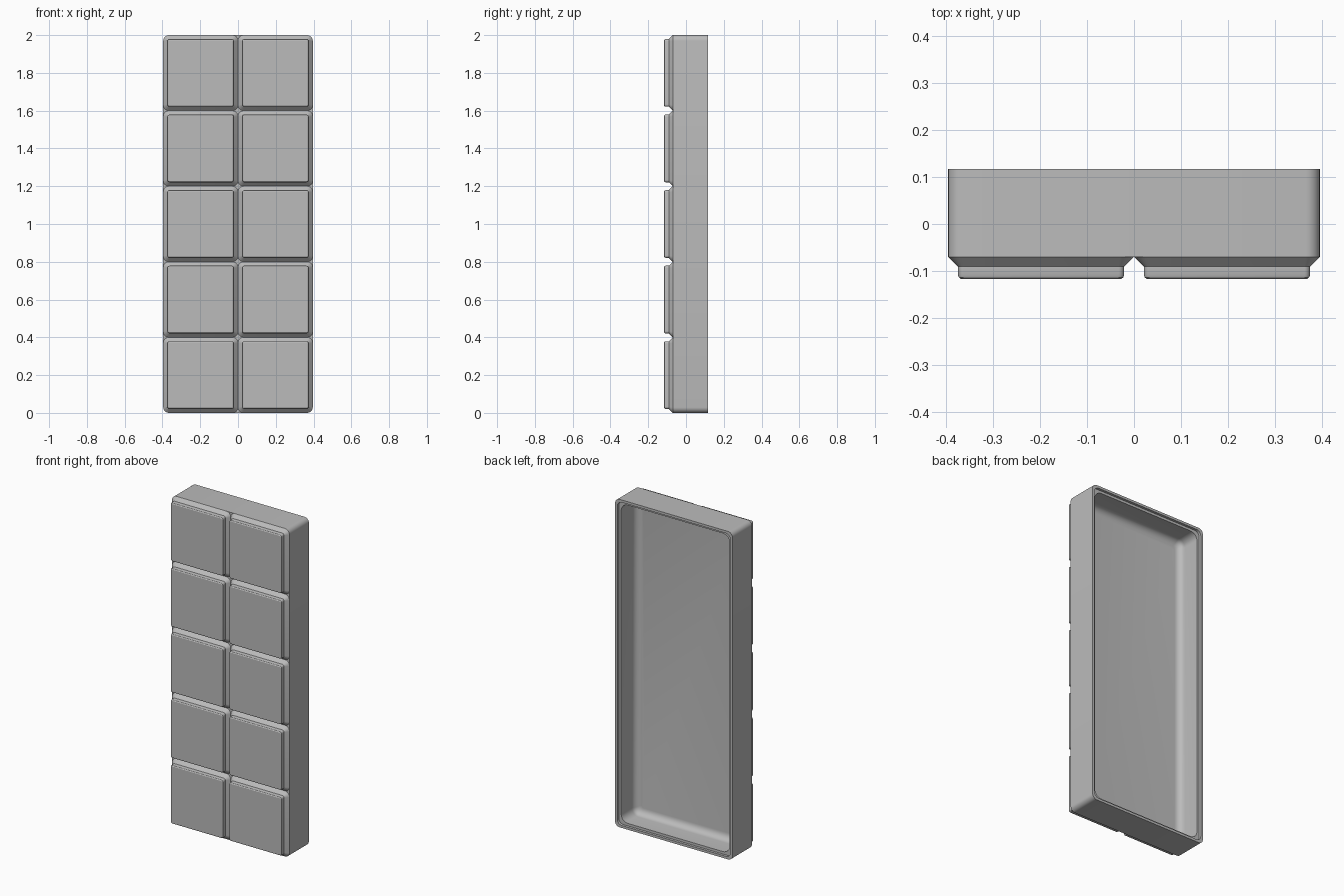
import bpy, bmesh, math

if "Cube" in bpy.data.objects:
    bpy.data.objects.remove(bpy.data.objects["Cube"])

HALF_W, HALF_D, HEIGHT = 0.396, 0.1175, 2.0
COLS, ROWS = 2, 5
GROOVE_Y = -0.07

grey = bpy.data.materials.new("plain grey")
grey.use_nodes = True
colour = (0.5, 0.5, 0.5, 1)
grey.diffuse_color = colour
grey.node_tree.nodes["Principled BSDF"].inputs["Base Color"].default_value = colour


def rounded_rect(cx, cz, hw, hh, r, y, steps=6):
    """Points of a rounded rectangle facing the front."""
    points = []
    for corner, (sx, sz) in enumerate([(1, 1), (-1, 1), (-1, -1), (1, -1)]):
        for i in range(steps + 1):
            a = (corner + i / steps) * math.pi / 2
            points.append((cx + sx * (hw - r) + r * math.cos(a), y,
                           cz + sz * (hh - r) + r * math.sin(a)))
    return points


def loft(name, cx, cz, hw, hh, rings, cap_start):
    """Join rings of (inset, corner radius, y) and close the last one."""
    bm = bmesh.new()
    loops = [[bm.verts.new(p) for p in rounded_rect(cx, cz, hw - i, hh - i, r, y)]
             for i, r, y in rings]
    for a, b in zip(loops, loops[1:]):
        for k in range(len(a)):
            n = (k + 1) % len(a)
            bm.faces.new((a[k], a[n], b[n], b[k]))
    bm.faces.new(loops[-1])
    if cap_start:
        bm.faces.new(loops[0][::-1])
    bmesh.ops.recalc_face_normals(bm, faces=bm.faces)
    mesh = bpy.data.meshes.new(name)
    bm.to_mesh(mesh)
    bm.free()
    mesh.materials.append(grey)
    obj = bpy.data.objects.new(name, mesh)
    bpy.context.collection.objects.link(obj)
    bpy.ops.object.select_all(action="DESELECT")
    obj.select_set(True)
    bpy.context.view_layer.objects.active = obj
    bpy.ops.object.shade_smooth_by_angle(angle=math.radians(30))
    return obj


# Hollow tray: outer wall, stepped rim, inner wall and rounded floor edge
FLOOR_Y, FILLET, WALL = -0.04, 0.04, 0.03
tray = [(0, 0.03, GROOVE_Y), (0, 0.03, HALF_D),
        (0.015, 0.03, HALF_D), (0.015, 0.03, HALF_D - 0.015),
        (WALL, 0.045, HALF_D - 0.015)]
for i in range(7):
    a = i / 6 * math.pi / 2
    tray.append((WALL + FILLET * (1 - math.cos(a)), 0.045 - 0.03 * i / 6,
                 FLOOR_Y + FILLET * (1 - math.sin(a))))
loft("tray", 0, HEIGHT / 2, HALF_W, HEIGHT / 2, tray, True)

# Raised square tiles: chamfered base, straight step, softened front edge
cell_w, cell_h = 2 * HALF_W / COLS, HEIGHT / ROWS
tile = [(0, 0.03, GROOVE_Y), (0.021, 0.012, -0.091),
        (0.021, 0.012, -0.109), (0.023, 0.010, -0.114), (0.028, 0.006, -HALF_D)]
for row in range(ROWS):
    for col in range(COLS):
        loft(f"tile_{row + 1}_{col + 1}", (col + 0.5) * cell_w - HALF_W,
             (row + 0.5) * cell_h, cell_w / 2, cell_h / 2, tile, False)
